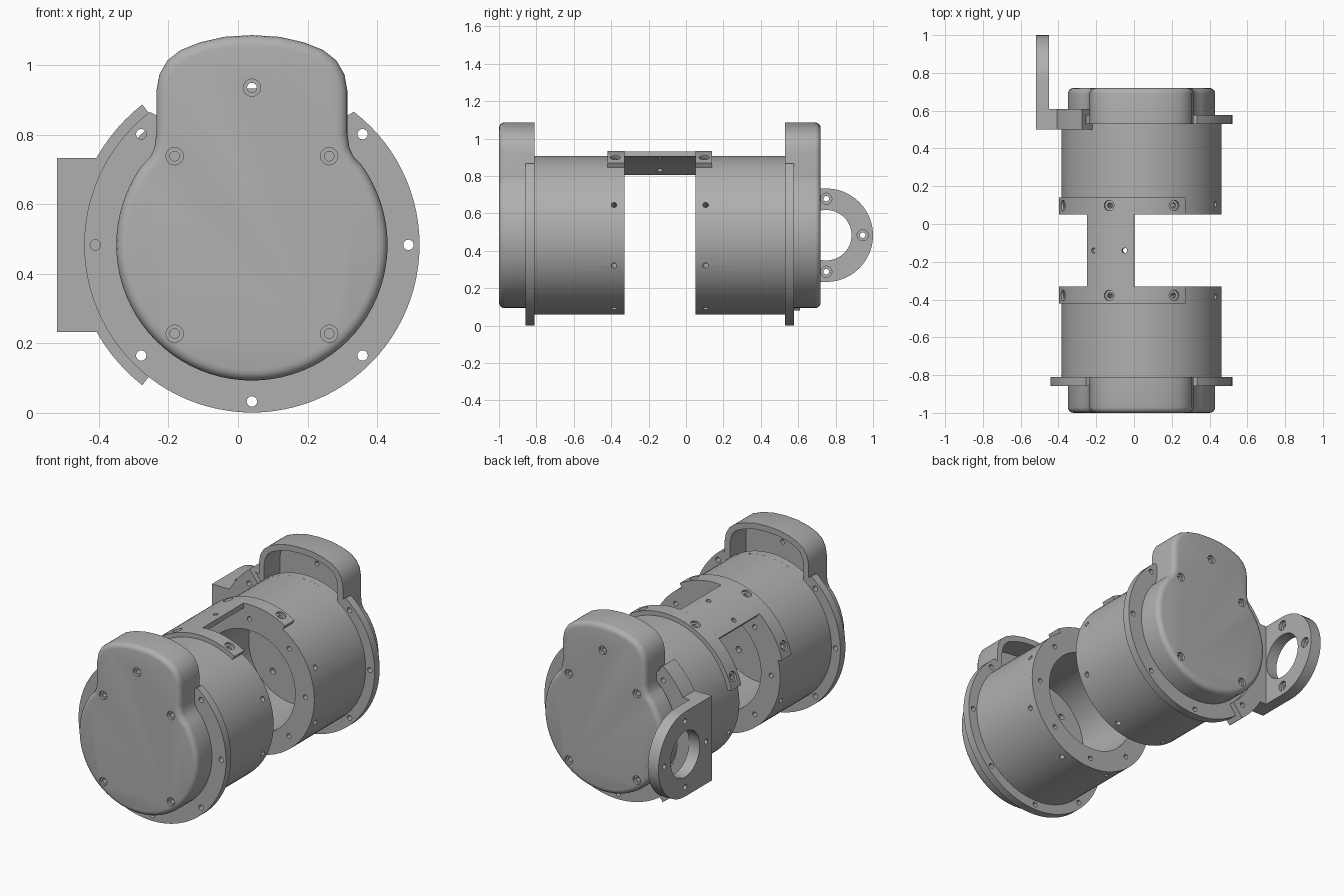
import bpy, bmesh
from math import sin, cos, radians, pi
from mathutils import Matrix, Vector

if "Cube" in bpy.data.objects:
    bpy.data.objects.remove(bpy.data.objects["Cube"])

CX, CZ = 0.04, 0.483      # axis shared by both housings
MID = -0.14               # mirror plane between the housings

grey = bpy.data.materials.new("plain_grey")
grey.use_nodes = True
grey.diffuse_color = (0.43, 0.43, 0.43, 1)
grey.node_tree.nodes["Principled BSDF"].inputs["Base Color"].default_value = grey.diffuse_color


def finish(name, bm):
    bmesh.ops.recalc_face_normals(bm, faces=bm.faces)
    mesh = bpy.data.meshes.new(name)
    bm.to_mesh(mesh)
    bm.free()
    mesh.materials.append(grey)
    obj = bpy.data.objects.new(name, mesh)
    bpy.context.collection.objects.link(obj)
    return obj


def polar(r, deg):
    return r * cos(radians(deg)), r * sin(radians(deg))


def prism(name, pts, y0, y1, wall=0, depth=0, bevel=0):
    """Extrude an outline about the axis along y; optionally hollow the y1 end, round the y0 end."""
    bm = bmesh.new()
    first = bm.faces.new([bm.verts.new((CX + x, y0, CZ + z)) for x, z in pts])
    rim = list(first.edges)
    ext = bmesh.ops.extrude_face_region(bm, geom=[first], use_keep_orig=True)
    bmesh.ops.translate(bm, vec=(0, y1 - y0, 0),
                        verts=[g for g in ext["geom"] if isinstance(g, bmesh.types.BMVert)])
    bmesh.ops.recalc_face_normals(bm, faces=bm.faces)
    if wall:
        end = max(bm.faces, key=lambda f: f.calc_center_median().y * (1 if y1 > y0 else -1))
        bmesh.ops.inset_region(bm, faces=[end], thickness=wall, use_even_offset=True)
        pit = bmesh.ops.extrude_discrete_faces(bm, faces=[end])["faces"][0]
        bmesh.ops.translate(bm, vec=(0, depth if y0 > y1 else -depth, 0), verts=pit.verts)
    if bevel:
        bmesh.ops.bevel(bm, geom=rim, offset=bevel, segments=4, profile=0.5, affect="EDGES")
    return finish(name, bm)


def circle(r, n=64):
    return [polar(r, 360 * i / n) for i in range(n)]


def sector(r0, r1, a0, a1, n=28):
    steps = [a0 + (a1 - a0) * i / n for i in range(n + 1)]
    return [polar(r1, a) for a in steps] + [polar(r0, a) for a in reversed(steps)]


def drill(obj, holes, r):
    """Cut round holes given as (start, end) point pairs."""
    bm = bmesh.new()
    for a, b in holes:
        a, b = Vector(a), Vector(b)
        d = b - a
        m = Matrix.Translation((a + b) / 2) @ d.to_track_quat("Z", "Y").to_matrix().to_4x4()
        bmesh.ops.create_cone(bm, cap_ends=True, segments=16 if r < 0.1 else 48,
                              radius1=r, radius2=r, depth=d.length, matrix=m)
    cutter = finish("hole_cutter", bm)
    cutter.hide_render = True
    mod = obj.modifiers.new("holes", "BOOLEAN")
    mod.operation, mod.object, mod.solver = "DIFFERENCE", cutter, "EXACT"
    bpy.context.view_layer.objects.active = obj
    bpy.ops.object.modifier_apply(modifier=mod.name)
    bpy.data.objects.remove(cutter)


def axial(points, y0, y1):
    return [((CX + x, y0, CZ + z), (CX + x, y1, CZ + z)) for x, z in points]


def radial(angles, y, r0, r1):
    out = []
    for a in angles:
        (xa, za), (xb, zb) = polar(r0, a), polar(r1, a)
        out.append(((CX + xa, y, CZ + za), (CX + xb, y, CZ + zb)))
    return out


def mirrored(obj, name):
    """Copy a front part to the back housing."""
    copy = obj.copy()
    copy.data = obj.data.copy()
    copy.name = name
    copy.data.transform(Matrix.Translation((0, 2 * MID, 0)) @ Matrix.Diagonal((1, -1, 1, 1)))
    copy.data.flip_normals()
    bpy.context.collection.objects.link(copy)


# Housing: thick cup open toward the middle, with screw holes
housing = prism("front_housing", circle(0.424), -0.81, -0.33, wall=0.125, depth=0.42)
drill(housing, radial([22.5 + 45 * i for i in range(8)], -0.385, 0.36, 0.46), 0.015)
drill(housing, axial([polar(0.365, 45 * i) for i in range(8)], -0.37, -0.3), 0.014)
drill(housing, axial([polar(0.2, 45 + 90 * i) for i in range(4)], -0.78, -0.7), 0.018)

# Flange: bolted ring, cut back where the cap neck passes
rim = []
for x, z in circle(0.482, 96):
    k = 0.424 / 0.482 if abs(x) < 0.275 and z > 0 else 1
    rim.append((x * k, z * k))
flange_holes = [polar(0.45, 45 * i) for i in range(8) if i != 2]
flange = prism("front_flange", rim, -0.857, -0.81)
drill(flange, axial(flange_holes, -0.9, -0.78), 0.015)

# End cap: round body with a domed neck, hollow inside
half = [(0, 0.603), (0.08, 0.598), (0.15, 0.582), (0.205, 0.56), (0.243, 0.53), (0.266, 0.49),
        (0.275, 0.44), (0.275, 0.32), (0.28, 0.28), (0.293, 0.252)]
half += [polar(0.39, 36 - 4.5 * i) for i in range(29)]
outline = half + [(-x, z) for x, z in reversed(half[1:-1])]
cap = prism("front_cap", outline, -1, -0.81, wall=0.035, depth=0.15, bevel=0.03)
screws = [(sx * 0.222, sz * 0.255) for sx in (-1, 1) for sz in (-1, 1)] + [(0, 0.452)]
drill(cap, axial(screws, -1.05, -0.985), 0.025)
drill(cap, axial(screws, -1.02, -0.93), 0.014)

# Saddle strap over the inner end of each housing
TILT = 112.5
strap = prism("front_strap", sector(0.422, 0.45, TILT - 53.5, TILT + 53.5), -0.42, -0.33)
strap_angles = [TILT - 45, TILT, TILT + 45]
drill(strap, radial(strap_angles, -0.378, 0.437, 0.5), 0.028)
drill(strap, radial(strap_angles, -0.378, 0.40, 0.5), 0.014)

for part, name in ((housing, "back_housing"), (flange, "back_flange"),
                   (cap, "back_cap"), (strap, "back_strap")):
    mirrored(part, name)

# Bridge joining the two straps
bridge = prism("bridge", sector(0.422, 0.45, TILT - 17.5, TILT + 17.5), -0.33, 0.05)
drill(bridge, radial([TILT - 11, TILT + 12], MID, 0.38, 0.5), 0.014)

# Side bracket: curved clamp, block and ring plate
clamp = prism("bracket_clamp", sector(0.41, 0.512, 128, 232), 0.5, 0.61)
drill(clamp, axial(flange_holes[2:5], 0.45, 0.65), 0.015)
block = prism("bracket_block", [(-0.5, -0.25), (-0.42, -0.25), (-0.42, 0.25), (-0.5, 0.25)], 0.5, 0.61)

PY = 0.75                 # ring centre along y
bm = bmesh.new()
side = [(0.5, -0.25)] + [(PY + y, z) for y, z in
                         (polar(0.25, -90 + 7.5 * i) for i in range(25))] + [(0.5, 0.25)]
face = bm.faces.new([bm.verts.new((-0.52, y, CZ + z)) for y, z in side])
ext = bmesh.ops.extrude_face_region(bm, geom=[face], use_keep_orig=True)
bmesh.ops.translate(bm, vec=(0.07, 0, 0),
                    verts=[g for g in ext["geom"] if isinstance(g, bmesh.types.BMVert)])
plate = finish("bracket_plate", bm)


def across(points, x0, x1):
    return [((x0, PY + y, CZ + z), (x1, PY + y, CZ + z)) for y, z in points]


bolts = [polar(0.195, 90 * i) for i in range(4)]
drill(plate, across([(0, 0)], -0.6, -0.4), 0.135)
drill(plate, across(bolts, -0.47, -0.4), 0.03)
drill(plate, across(bolts, -0.6, -0.4), 0.015)

# Smooth the round surfaces, keep the edges crisp
bpy.ops.object.select_all(action="DESELECT")
for obj in bpy.context.scene.objects:
    if obj.type == "MESH":
        obj.select_set(True)
        bpy.context.view_layer.objects.active = obj
bpy.ops.object.shade_smooth_by_angle(angle=radians(30))
